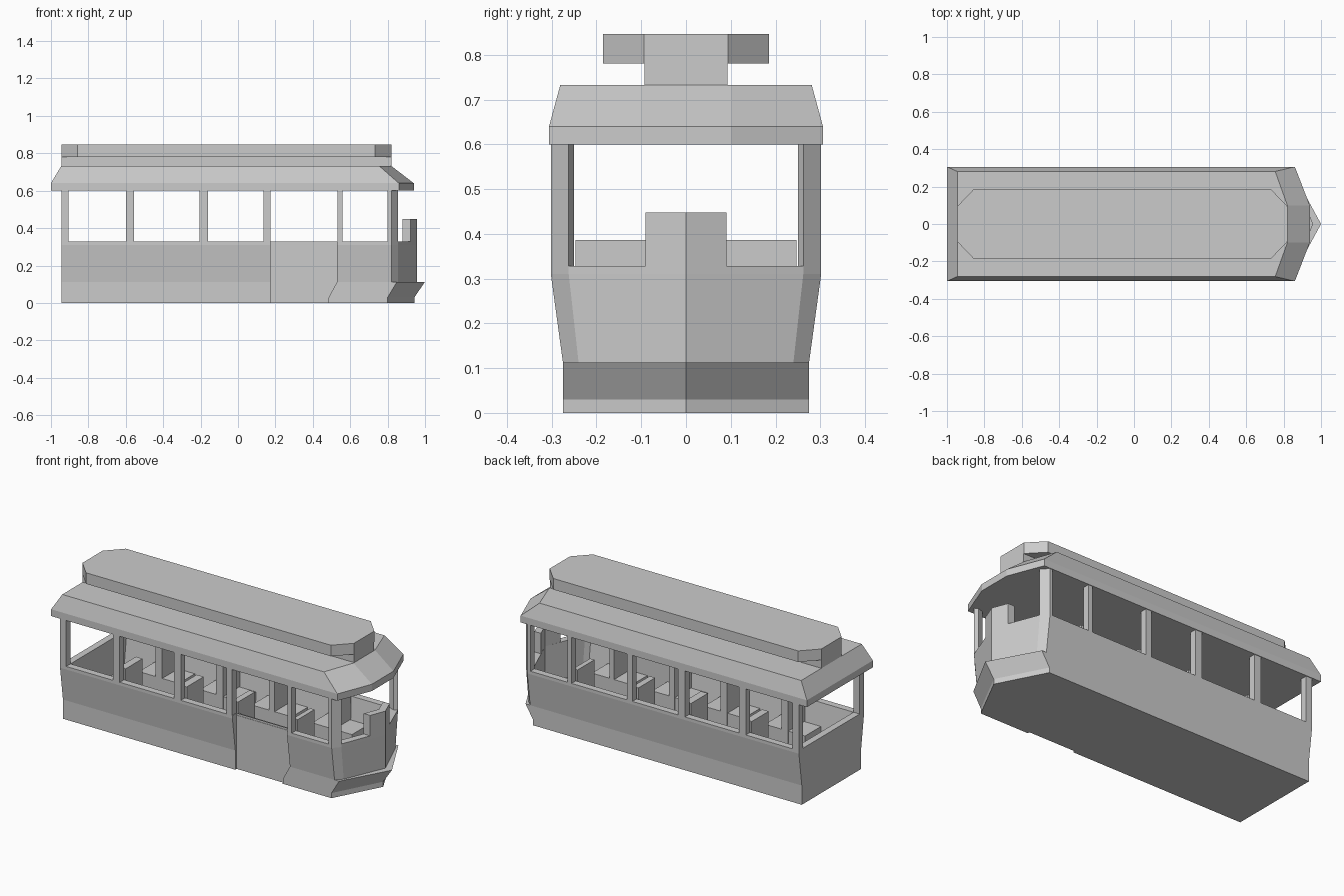
import bpy, bmesh

cube = bpy.data.objects.get("Cube")
if cube:
    bpy.data.objects.remove(cube, do_unlink=True)

# single flat colour
grey = bpy.data.materials.new("light_grey")
grey.use_nodes = True
colour = (0.6, 0.6, 0.6, 1)
grey.diffuse_color = colour
grey.node_tree.nodes["Principled BSDF"].inputs["Base Color"].default_value = colour


def loft(name, loops, ring=False):
    """Skin equal-length loops of 3D points; cap the ends or close into a ring."""
    bm = bmesh.new()
    rows = [[bm.verts.new(p) for p in loop] for loop in loops]
    n = len(rows[0])
    pairs = list(zip(rows, rows[1:]))
    if ring:
        pairs.append((rows[-1], rows[0]))
    else:
        bm.faces.new(rows[0])
        bm.faces.new(rows[-1])
    for a, b in pairs:
        for i in range(n):
            j = (i + 1) % n
            bm.faces.new((a[i], a[j], b[j], b[i]))
    bmesh.ops.recalc_face_normals(bm, faces=bm.faces)
    mesh = bpy.data.meshes.new(name)
    bm.to_mesh(mesh)
    bm.free()
    mesh.materials.append(grey)
    obj = bpy.data.objects.new(name, mesh)
    bpy.context.scene.collection.objects.link(obj)
    return obj


def mirrored(half, z):
    """Outline symmetric in y from its +y half, listed rear to nose."""
    other = [(x, -y) for x, y in reversed(half) if y]
    return [(x, y, z) for x, y in half + other]


def prism(name, outline, z0, z1):
    return loft(name, [[(x, y, z) for x, y in outline] for z in (z0, z1)])


def box(name, x0, x1, y0, y1, z0, z1):
    return prism(name, [(x0, y0), (x1, y0), (x1, y1), (x0, y1)], z0, z1)


FLOOR, SILL, EAVE, REAR = 0.113, 0.328, 0.6, -0.945

# floor and pointed bumper
lower = [(REAR, 0.275), (0.80, 0.275), (0.943, 0)]
bumper = [(REAR, 0.275), (0.85, 0.275), (1.0, 0)]
chassis = loft("chassis", [mirrored(lower, 0), mirrored(lower, 0.03), mirrored(bumper, FLOOR)])

# flared wall shell with a thickness
foot = [(REAR, 0.275), (0.82, 0.275), (0.855, 0.24), (0.957, 0)]
belt = [(REAR, 0.302), (0.82, 0.302), (0.855, 0.262), (0.957, 0)]
inner_top = [(-0.905, 0.262), (0.80, 0.262), (0.82, 0.235), (0.915, 0)]
inner_foot = [(-0.905, 0.235), (0.80, 0.235), (0.82, 0.21), (0.915, 0)]
walls = loft("walls", [mirrored(foot, FLOOR), mirrored(belt, 0.31), mirrored(belt, SILL),
                       mirrored(inner_top, SILL), mirrored(inner_foot, FLOOR)], ring=True)

# doorway cut through one side
doorway = [(0.175, -0.05), (0.48, -0.05), (0.485, 0.03), (0.53, FLOOR), (0.53, 0.4), (0.175, 0.4)]
cutter = loft("doorway_cutter", [[(x, y, z) for x, z in doorway] for y in (-0.35, -0.262)])
cutter.hide_render = True
for part in (chassis, walls):
    cut = part.modifiers.new("doorway", "BOOLEAN")
    cut.operation = "DIFFERENCE"
    cut.solver = "EXACT"
    cut.object = cutter
    bpy.context.view_layer.objects.active = part
    bpy.ops.object.modifier_apply(modifier=cut.name)
bpy.data.objects.remove(cutter, do_unlink=True)
box("door", 0.172, 0.532, -0.264, -0.235, 0.002, 0.316)

# raised middle of the dashboard
prism("dashboard", [(0.88, 0.09), (0.922, 0.09), (0.957, 0), (0.922, -0.09),
                    (0.88, -0.09), (0.915, 0)], SILL - 0.01, 0.448)

# window posts and seats on both sides
posts = [(REAR, -0.905), (-0.60, -0.557), (-0.205, -0.16), (0.137, 0.173), (0.532, 0.56)]
for side, tag in ((1, "left"), (-1, "right")):
    for i, (x0, x1) in enumerate(posts):
        box(f"post_{tag}_{i}", x0, x1, side * 0.262, side * 0.302, SILL - 0.003, EAVE + 0.01)
        if i:
            mid = (x0 + x1) / 2
            box(f"seat_back_{tag}_{i}", x0, x1, side * 0.09, side * 0.247, FLOOR, 0.386)
            box(f"seat_bench_{tag}_{i}", mid - 0.13, mid + 0.13, side * 0.092, side * 0.24, FLOOR, 0.2)
    corner = [(0.80, 0.302), (0.82, 0.302), (0.855, 0.262), (0.835, 0.25), (0.80, 0.262)]
    prism(f"corner_post_{tag}", [(x, side * y) for x, y in corner], SILL - 0.003, EAVE + 0.01)

# roof with sloped edges and a tapered front
eave = [(-1.0, 0.306), (0.86, 0.306), (0.94, 0.1)]
crown = [(REAR, 0.281), (0.755, 0.281), (0.82, 0.1)]
loft("roof", [mirrored(eave, EAVE), mirrored(eave, 0.64), mirrored(crown, 0.732)])

# raised roof spine and its canopy
box("roof_spine", REAR, 0.82, -0.093, 0.093, 0.725, 0.785)
canopy = [(REAR, 0.094), (-0.858, 0.185), (0.733, 0.185), (0.82, 0.094)]
loft("roof_canopy", [mirrored(canopy, 0.781), mirrored(canopy, 0.846)])
